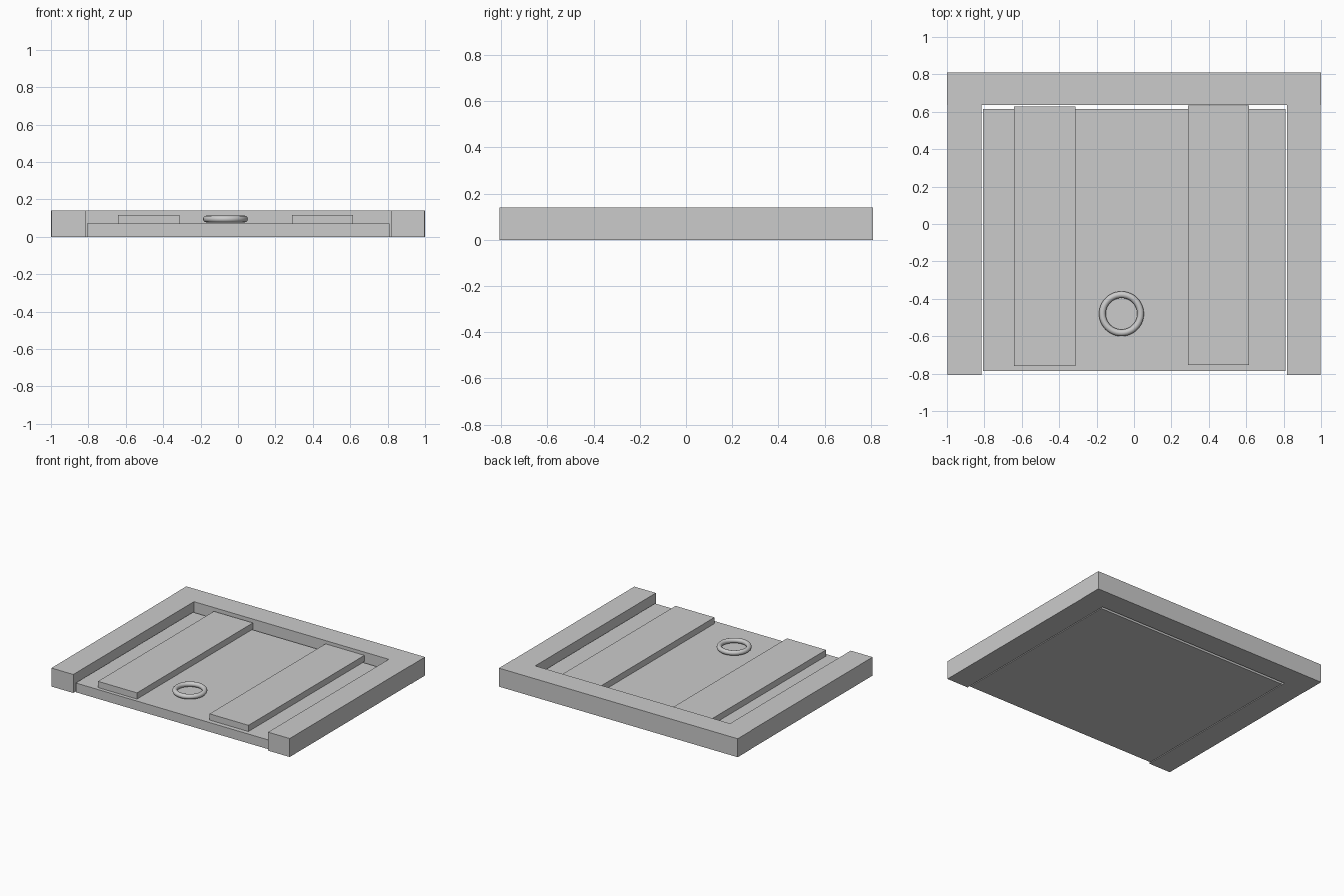
import bpy
import bmesh
from mathutils import Vector

default = bpy.data.objects.get("Cube")
if default:
    bpy.data.objects.remove(default, do_unlink=True)

# Single grey finish
grey = bpy.data.materials.new("plain_grey")
grey.use_nodes = True
colour = (0.6, 0.6, 0.6, 1)
grey.diffuse_color = colour
grey.node_tree.nodes["Principled BSDF"].inputs["Base Color"].default_value = colour


def box(name, low, high):
    """Axis-aligned box between two corners."""
    low, high = Vector(low), Vector(high)
    bm = bmesh.new()
    bmesh.ops.create_cube(bm, size=1)
    bmesh.ops.scale(bm, vec=high - low, verts=bm.verts)
    bmesh.ops.translate(bm, vec=(low + high) / 2, verts=bm.verts)
    mesh = bpy.data.meshes.new(name)
    bm.to_mesh(mesh)
    bm.free()
    mesh.materials.append(grey)
    obj = bpy.data.objects.new(name, mesh)
    bpy.context.collection.objects.link(obj)
    return obj


frame_top, panel_top, plank_top = 0.14, 0.07, 0.117
back_y = 0.637

# Open-fronted frame: back beam and two side beams
box("frame_back", (-1, back_y, 0), (1, 0.81, frame_top))
box("frame_right", (-0.998, -0.807, 0), (-0.815, back_y, frame_top))
box("frame_left", (0.817, -0.807, 0), (0.998, back_y, frame_top))

# Hatch panel
box("hatch_panel", (-0.808, -0.787, 0), (0.81, 0.616, panel_top))

# Raised planks, slightly overhanging the panel at the back
box("plank_right", (-0.641, -0.76, panel_top), (-0.314, 0.627, plank_top))
box("plank_left", (0.289, -0.753, panel_top), (0.615, 0.634, plank_top))

# Pull ring lying just above the panel
bpy.ops.mesh.primitive_torus_add(
    major_segments=48, minor_segments=12,
    major_radius=0.102, minor_radius=0.018,
    location=(-0.067, -0.48, 0.095))
ring = bpy.context.object
ring.name = "pull_ring"
ring.data.materials.append(grey)
bpy.ops.object.shade_smooth()
